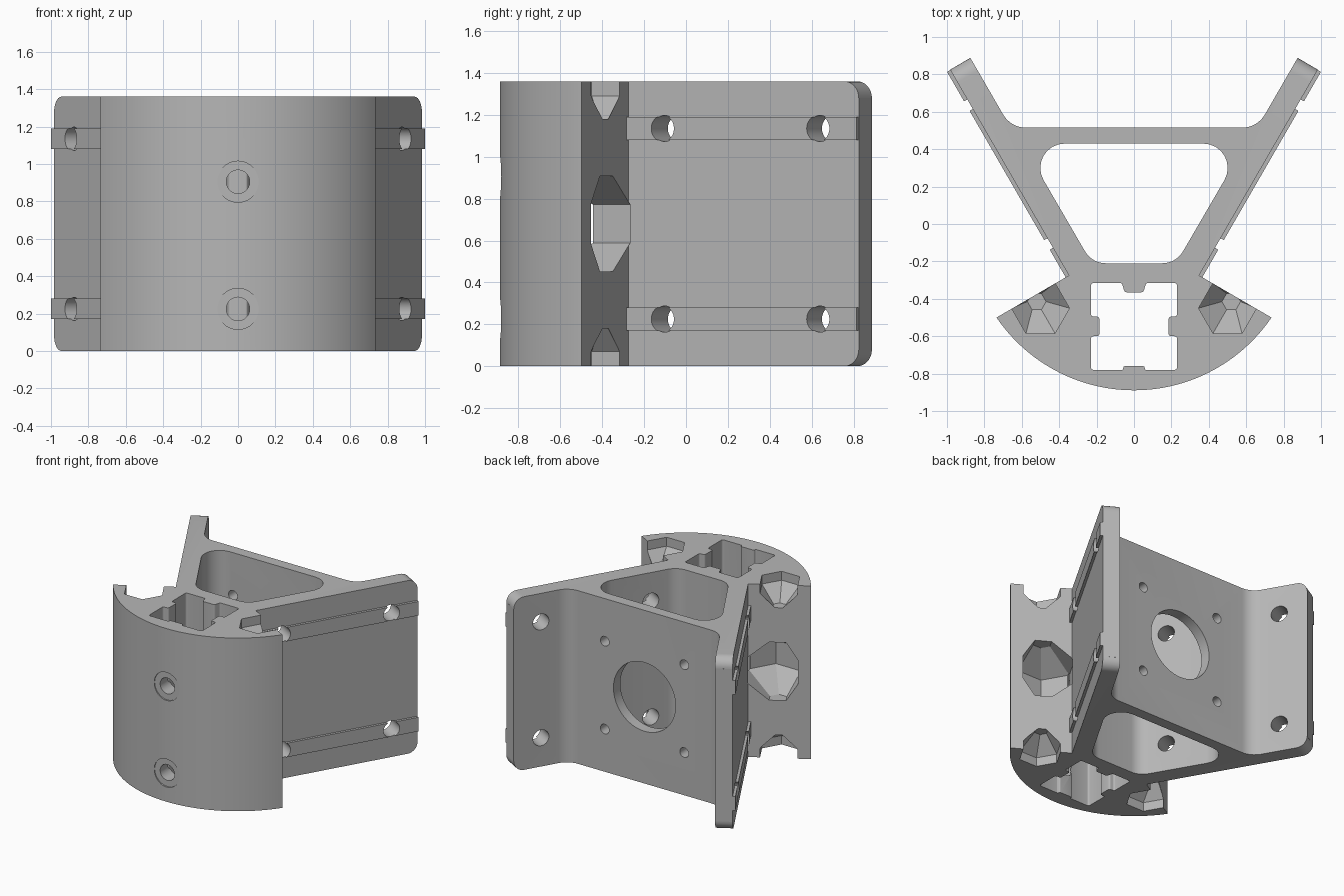
import bpy, bmesh, math
from mathutils import Vector, Matrix

if "Cube" in bpy.data.objects:
    bpy.data.objects.remove(bpy.data.objects["Cube"], do_unlink=True)

H = 1.36            # bracket height
WING = 1.27         # wing length
C, S = math.cos(math.radians(30)), 0.5

grey = bpy.data.materials.new("matte_grey")
grey.use_nodes = True
tone = (0.47, 0.47, 0.47, 1)
grey.diffuse_color = tone
grey.node_tree.nodes["Principled BSDF"].inputs["Base Color"].default_value = tone


def frame(x, y, z, origin):
    m = Matrix((x, y, z)).transposed().to_4x4()
    m.translation = origin
    return m


FLAT = Matrix.Identity(4)
# Wing frame: along the wing, up, outward
WING_FRAME = frame((S, C, 0), (0, 0, 1), (C, -S, 0), (0.348, -0.275, 0))
# Back frame: right, up, toward the front
BACK_FRAME = frame((1, 0, 0), (0, 0, 1), (0, -1, 0), (0, 0, 0))


def loft(name, rings, m=FLAT, side=1):
    """Solid through a list of (points, depth) rings."""
    bm = bmesh.new()
    loops = []
    for pts, d in rings:
        loop = []
        for p in pts:
            v = m @ Vector((p[0], p[1], d))
            v.x *= side
            loop.append(bm.verts.new(v))
        loops.append(loop)
    n = len(loops[0])
    bm.faces.new(loops[0])
    bm.faces.new(loops[-1])
    for a, b in zip(loops, loops[1:]):
        for i in range(n):
            j = (i + 1) % n
            bm.faces.new((a[i], a[j], b[j], b[i]))
    bmesh.ops.recalc_face_normals(bm, faces=bm.faces)
    me = bpy.data.meshes.new(name)
    bm.to_mesh(me)
    bm.free()
    ob = bpy.data.objects.new(name, me)
    me.materials.append(grey)
    bpy.context.collection.objects.link(ob)
    return ob


def prism(name, pts, lo, hi, m=FLAT, side=1):
    return loft(name, [(pts, lo), (pts, hi)], m, side)


def ring(x, y, r, n=40):
    return [(x + r * math.cos(math.tau * i / n), y + r * math.sin(math.tau * i / n))
            for i in range(n)]


def rounded(corners, steps=8):
    """Polygon from (x, y, radius) corners with filleted corners."""
    out = []
    for i, (x, y, r) in enumerate(corners):
        p = Vector((x, y))
        if not r:
            out.append((x, y))
            continue
        a = (Vector(corners[i - 1][:2]) - p).normalized()
        b = (Vector(corners[(i + 1) % len(corners)][:2]) - p).normalized()
        half = a.angle(b) / 2
        centre = p + (a + b).normalized() * r / math.sin(half)
        start = p + a * r / math.tan(half) - centre
        end = p + b * r / math.tan(half) - centre
        sweep = start.angle_signed(end)
        for k in range(steps + 1):
            q = centre + Matrix.Rotation(-sweep * k / steps, 2) @ start
            out.append((q.x, q.y))
    return out


def mirrored(half):
    return half + [(-x, *rest) for x, *rest in reversed(half)]


def combine(body, tool, op):
    mod = body.modifiers.new(op, "BOOLEAN")
    mod.operation, mod.object, mod.solver = op, tool, "EXACT"
    bpy.context.view_layer.objects.active = body
    bpy.ops.object.modifier_apply(modifier=mod.name)
    bpy.data.objects.remove(tool, do_unlink=True)


# Main body: curved front, notched waist and two wings
R = 0.889
edge = math.atan2(-0.5, 0.735)
arc = [(R * math.cos(a), R * math.sin(a), 0)
       for a in (-math.pi / 2 + (edge + math.pi / 2) * (i + 0.5) / 32.5 for i in range(33))]
outline = arc + [(0.348, -0.275, 0), (0.983, 0.825, 0), (0.875, 0.8885, 0), (0.659, 0.515, 0.14)]
body = prism("bracket_body", rounded(mirrored(outline)), 0, H)

# Rails along the outside of the wings
RAILS = (0.225, 1.135)
for side in (1, -1):
    for z in RAILS:
        w = 0.055
        pts = [(-0.005, z - w), (WING - 0.002, z - w), (WING - 0.002, z + w), (-0.005, z + w)]
        combine(body, prism("rail", pts, -0.03, 0.02, WING_FRAME, side), "UNION")


def cut(*args):
    combine(body, prism("cutter", *args), "DIFFERENCE")


# Trapezoid window and profile slot, both full height
window = mirrored([(0.225, -0.21, 0.13), (0.597, 0.43, 0.13)])
cut(rounded(window), -0.1, H + 0.1)
r = 0.014
slot = [(0.055, -0.76, r / 2), (0.06, -0.78, r / 2), (0.23, -0.78, r), (0.23, -0.6, r),
        (0.185, -0.6, r), (0.185, -0.495, r), (0.23, -0.495, r), (0.23, -0.315, r),
        (0.065, -0.315, r), (0.05, -0.365, r)]
cut(rounded(mirrored(slot), 4), -0.1, H + 0.1)

# Front bolt holes with shallow seats
for z in (0.225, 0.905):
    cut(ring(0, z, 0.11), 0.877, 1.0, BACK_FRAME)
    cut(ring(0, z, 0.0625), 0.6, 1.0, BACK_FRAME)

# Motor mount in the rear wall
MID = H / 2
cut(ring(0, MID, 0.27, 64), -0.6, -0.35, BACK_FRAME)
for x in (-0.345, 0.345):
    for dz in (-0.345, 0.345):
        cut(ring(x, MID + dz, 0.038, 24), -0.6, -0.35, BACK_FRAME)

big, big_tip = ring(0.44, -0.455, 0.217, 6), ring(0.512, -0.41, 0.07, 6)
small, small_tip = ring(0.5, -0.45, 0.155, 6), ring(0.52, -0.415, 0.05, 6)
pockets = [
    [(big_tip, 0.452), (big, 0.588), (big, 0.772), (big_tip, 0.908)],
    [(small, -0.1), (small, 0.07), (small_tip, 0.18)],
    [(small_tip, H - 0.18), (small, H - 0.07), (small, H + 0.1)],
]
rad = 0.08
for side in (1, -1):
    # Wing bolt holes
    for z in RAILS:
        for t in (0.2, 1.057):
            cut(ring(t, z, 0.0625), -0.25, 0.1, WING_FRAME, side)
    # Tapered hexagonal pockets in the waist
    for rings in pockets:
        combine(body, loft("pocket", rings, FLAT, side), "DIFFERENCE")
    # Rounded wing tips
    for z0, up in ((H, 1), (0, -1)):
        pts = [(WING - rad + rad * math.sin(a), z0 - up * rad * (1 - math.cos(a)))
               for a in (math.pi / 2 * k / 10 for k in range(11))]
        pts += [(WING + 0.05, z0 - up * rad), (WING + 0.05, z0 + up * 0.05),
                (WING - rad, z0 + up * 0.05)]
        cut(pts, -0.2, 0.1, WING_FRAME, side)

# Smooth curved walls, keep edges sharp
bpy.ops.object.select_all(action="DESELECT")
body.select_set(True)
bpy.context.view_layer.objects.active = body
bpy.ops.object.shade_smooth_by_angle(angle=math.radians(25))
